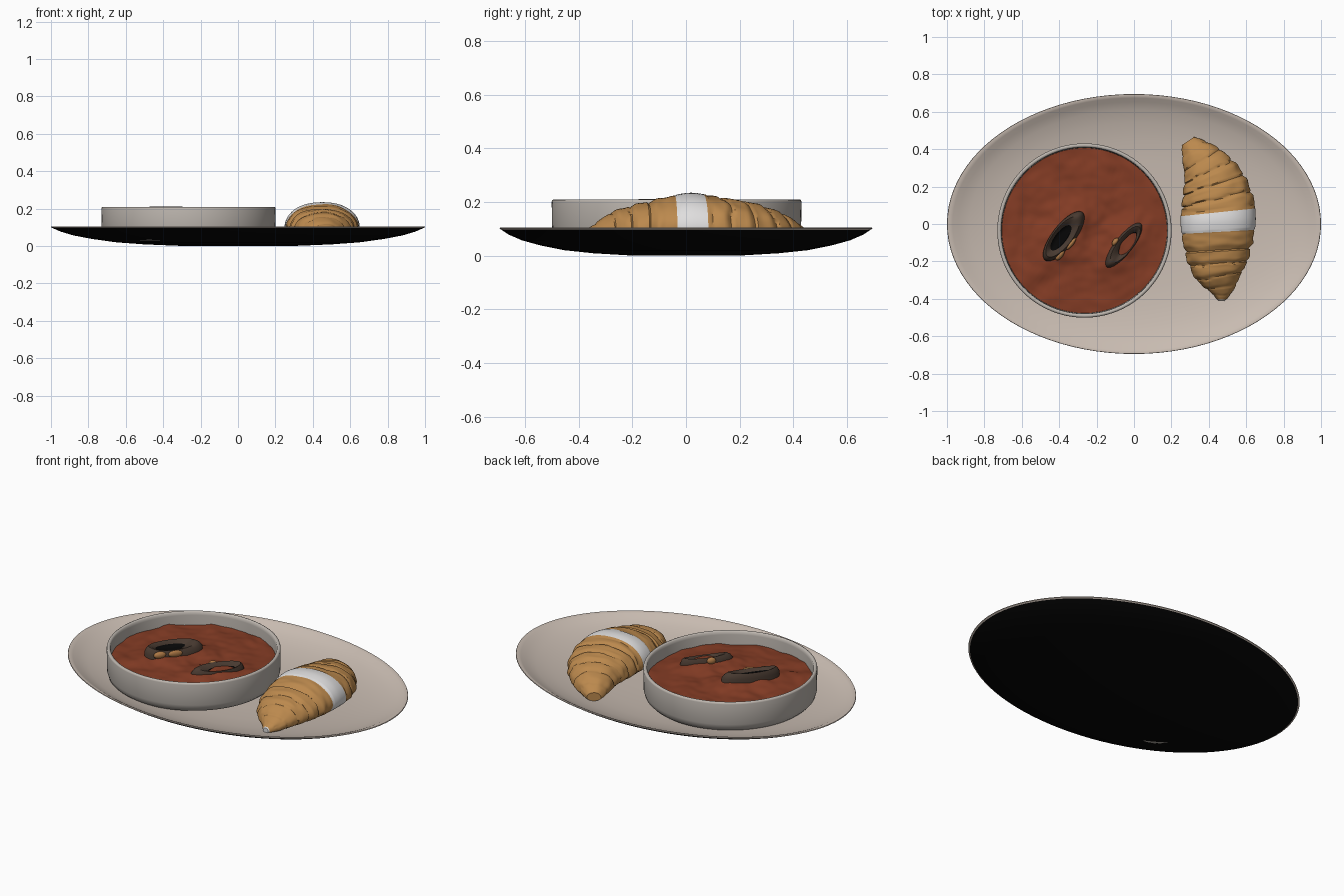
import bpy, math
from mathutils import Vector, noise

if "Cube" in bpy.data.objects:
    bpy.data.objects.remove(bpy.data.objects["Cube"])


def mat(name, rgb):
    m = bpy.data.materials.new(name)
    m.diffuse_color = (*rgb, 1)
    m.use_nodes = True
    m.node_tree.nodes["Principled BSDF"].inputs["Base Color"].default_value = m.diffuse_color
    return m


CERAMIC = mat("warm ceramic", (0.58, 0.50, 0.44))
BOWL = mat("bowl grey", (0.50, 0.46, 0.42))
BLACK = mat("black", (0.002, 0.002, 0.002))
SOUP = mat("red sauce", (0.23, 0.045, 0.018))
SHELL = mat("shell brown", (0.065, 0.042, 0.03))
MEAT = mat("orange meat", (0.42, 0.19, 0.06))
CRUST = mat("golden crust", (0.50, 0.25, 0.075))
PAPER = mat("white paper", (0.74, 0.73, 0.73))


def loft(name, rings, mats, pick=lambda i: 0, cap_start=False, cap_end=False, angle=50):
    """Skin closed rings of points; pick(ring index) gives the material slot."""
    n = len(rings[0])
    verts = [p for r in rings for p in r]
    faces, slots = [], []
    for i in range(len(rings) - 1):
        for j in range(n):
            k = (j + 1) % n
            faces.append((i * n + j, i * n + k, (i + 1) * n + k, (i + 1) * n + j))
            slots.append(pick(i))
    if cap_start:
        faces.append(tuple(reversed(range(n))))
        slots.append(pick(0))
    if cap_end:
        b = (len(rings) - 1) * n
        faces.append(tuple(range(b, b + n)))
        slots.append(pick(len(rings) - 2))
    me = bpy.data.meshes.new(name)
    me.from_pydata(verts, [], faces)
    for m in mats:
        me.materials.append(m)
    for f, s in zip(me.polygons, slots):
        f.material_index = s
    ob = bpy.data.objects.new(name, me)
    bpy.context.collection.objects.link(ob)
    bpy.ops.object.select_all(action='DESELECT')
    ob.select_set(True)
    bpy.context.view_layer.objects.active = ob
    bpy.ops.object.shade_smooth_by_angle(angle=math.radians(angle))
    return ob


def ellipse(cx, cy, rx, ry, z, n=96, rot=0):
    c, s = math.cos(rot), math.sin(rot)
    out = []
    for j in range(n):
        a = math.tau * j / n
        x, y = rx * math.cos(a), ry * math.sin(a)
        out.append((cx + x * c - y * s, cy + x * s + y * c, z))
    return out


def interp(table, t):
    """Smooth interpolation in rows of (t, value, value...)."""
    rows = len(table)
    i = max(0, min(rows - 2, sum(1 for r in table if r[0] <= t) - 1))
    a, b = table[i], table[i + 1]
    p, q = table[max(i - 1, 0)], table[min(i + 2, rows - 1)]
    h = b[0] - a[0]
    u = max(0, min(1, (t - a[0]) / h))
    res = []
    for k in range(1, len(a)):
        ma = (b[k] - p[k]) / (b[0] - p[0]) * h
        mb = (q[k] - a[k]) / (q[0] - a[0]) * h
        res.append((2*u**3 - 3*u*u + 1) * a[k] + (u**3 - 2*u*u + u) * ma
                   + (3*u*u - 2*u**3) * b[k] + (u**3 - u*u) * mb)
    return res


# Oval plate: black underside, ceramic lip and inside
under = [(0.02, 0), (0.28, 0), (0.5, 0.009), (0.65, 0.02), (0.78, 0.038),
         (0.88, 0.057), (0.95, 0.078), (0.99, 0.096)]
inside = [(1.0, 0.101), (0.998, 0.105), (0.985, 0.105), (0.97, 0.1), (0.94, 0.086),
          (0.88, 0.067), (0.78, 0.047), (0.65, 0.03), (0.5, 0.021), (0.28, 0.014), (0.02, 0.014)]
loft("plate", [ellipse(0, 0, r, r * 0.695, z) for r, z in under + inside],
     [BLACK, CERAMIC], lambda i: 0 if i < len(under) - 1 else 1, True, True)

# Round bowl
BX, BY = -0.265, -0.035
prof = [(0.02, 0.03), (0.405, 0.03), (0.44, 0.037), (0.457, 0.055), (0.464, 0.08), (0.466, 0.2),
        (0.464, 0.207), (0.458, 0.21), (0.452, 0.21), (0.446, 0.205), (0.444, 0.19), (0.44, 0.09), (0.02, 0.08)]
loft("bowl", [ellipse(BX, BY, r, r, z) for r, z in prof], [BOWL], cap_start=True, cap_end=True)

# Mussels: centre, half length, half width, rotation, top height
MUSSELS = [(-0.375, -0.065, 0.165, 0.062, math.radians(52), 0.212),
           (-0.055, -0.115, 0.15, 0.05, math.radians(52), 0.19)]


def sauce_z(x, y):
    z = 0.136 + 0.012 * noise.noise(Vector((x * 9, y * 9, 1))) + 0.006 * noise.noise(Vector((x * 20, y * 20, 4)))
    for mx, my, a, b, rot, top in MUSSELS:
        dx, dy = x - mx, y - my
        u = (dx * math.cos(rot) + dy * math.sin(rot)) / (a * 1.5)
        v = (dy * math.cos(rot) - dx * math.sin(rot)) / (b * 2.2)
        z += 0.035 * math.exp(-(u * u + v * v) * 1.5)
    return z


# Lumpy sauce surface
sauce = []
for i in range(1, 41):
    r = 0.4415 * i / 40
    sauce.append([(x, y, sauce_z(x, y)) for x, y, _ in ellipse(BX, BY, r, r, 0)])
loft("sauce", sauce, [SOUP], cap_start=True)

# Open shells: brown rim around a sunken black hollow
for k, (mx, my, a, b, rot, top) in enumerate(MUSSELS):
    steps = [(1.0, 0.12), (0.98, top - 0.03), (0.9, top - 0.01), (0.8, top), (0.68, top - 0.005),
             (0.5, top - 0.02), (0.46, top - 0.026), (0.25, top - 0.032), (0.03, top - 0.034)]
    sx, sy = ((-0.032, -0.018), (0.042, 0.024))[k]
    rings = []
    for s, z in steps:
        w = 1 - s
        ring = ellipse(mx + sx * w, my + sy * w, a * s, b * s, z, 40, rot)
        # shells lean down towards the front right
        rings.append([(x, y, zz - max(0, (x - mx) * 0.8 - (y - my) * 0.6) * 0.4) for x, y, zz in ring])
    loft("mussel_shell_%d" % (k + 1), rings, [SHELL, BLACK], lambda i: 1 if i >= 5 else 0, cap_end=True)


# Orange mussel meat
def meat(name, x, y, z, a, b, h):
    rings = [ellipse(x, y, a * math.cos(t), b * math.cos(t), z + h * math.sin(t), 20, math.radians(52))
             for t in [math.radians(d) for d in range(-80, 81, 20)]]
    loft(name, rings, [MEAT], cap_start=True, cap_end=True)


meat("meat_1", -0.395, -0.165, 0.175, 0.035, 0.016, 0.02)
meat("meat_2", -0.335, -0.105, 0.177, 0.04, 0.012, 0.02)
meat("meat_3", -0.1, -0.095, 0.175, 0.025, 0.014, 0.02)

# Croissant: t runs front to back; spine x, spine y, half width, top z
body = [(0.0, 0.468, -0.41, 0.018, 0.070), (0.1, 0.468, -0.345, 0.072, 0.115), (0.2, 0.455, -0.265, 0.13, 0.165),
        (0.32, 0.450, -0.165, 0.168, 0.195), (0.44, 0.450, -0.06, 0.19, 0.220), (0.52, 0.450, 0.02, 0.197, 0.232),
        (0.62, 0.445, 0.11, 0.190, 0.218), (0.74, 0.420, 0.22, 0.165, 0.200), (0.84, 0.383, 0.305, 0.128, 0.172),
        (0.93, 0.330, 0.385, 0.085, 0.135), (1.0, 0.290, 0.445, 0.04, 0.09)]
EDGES = [0, 0.045, 0.11, 0.18, 0.26, 0.345, 0.46]       # layer starts, front half
EDGES_BACK = [1, 0.95, 0.88, 0.81, 0.73, 0.65, 0.58]    # layer starts, back half
B0, B1 = 0.46, 0.58                                     # paper band


def layer(t):
    """Stepped rolled-dough swelling: steep at each layer edge, tapering after."""
    if B0 <= t <= B1:
        return 1.02
    e = EDGES if t < B0 else EDGES_BACK
    for a, b in zip(e, e[1:]):
        if min(a, b) <= t <= max(a, b):
            u = (t - a) / (b - a)
            return 0.93 + 0.1 * min(1, u / 0.3) - 0.045 * max(0, u - 0.3)
    return 1


N, M = 120, 56
rings, params = [], []
for i in range(N + 1):
    t = i / N
    x, y, w, top = interp(body, t)
    x0, y0, _, _ = interp(body, max(0, t - 0.04))
    x1, y1, _, _ = interp(body, min(1, t + 0.04))
    d = Vector((x1 - x0, y1 - y0)).normalized()
    cx, cy = d.y, -d.x
    base = 0.028 + 0.012 * abs(2 * t - 1) ** 2
    ring = []
    for j in range(M):
        a = math.tau * j / M
        ca, sa = math.cos(a), math.sin(a)
        # edges of the layers wander a little around the roll
        wob = 0.012 * noise.noise(Vector((ca * 1.5, sa * 1.5, t * 4)))
        tt = t if B0 - 0.02 <= t <= B1 + 0.02 else max(0, min(1, t + wob))
        f = layer(tt)
        if not B0 <= t <= B1:
            f += 0.05 * noise.noise(Vector((ca * 2.2, sa * 2.2, t * 22)))
        mid = base + (top - base) * 0.36
        sw = math.copysign(abs(ca) ** 0.88, ca) * w * f
        # slight diagonal so the band climbs to the right
        slant = 0.06 * sw * math.sin(math.pi * t)
        z = mid + (top - mid) * f * sa if sa > 0 else mid + (mid - base) * sa
        ring.append((x + cx * sw, y + cy * sw + slant, z))
    rings.append(ring)


def crust_slot(i):
    t = (i + 0.5) / N
    return 1 if B0 < t < B1 - 0.01 or t < 0.012 else 0


loft("croissant", rings, [CRUST, PAPER], crust_slot, True, True, 40)
